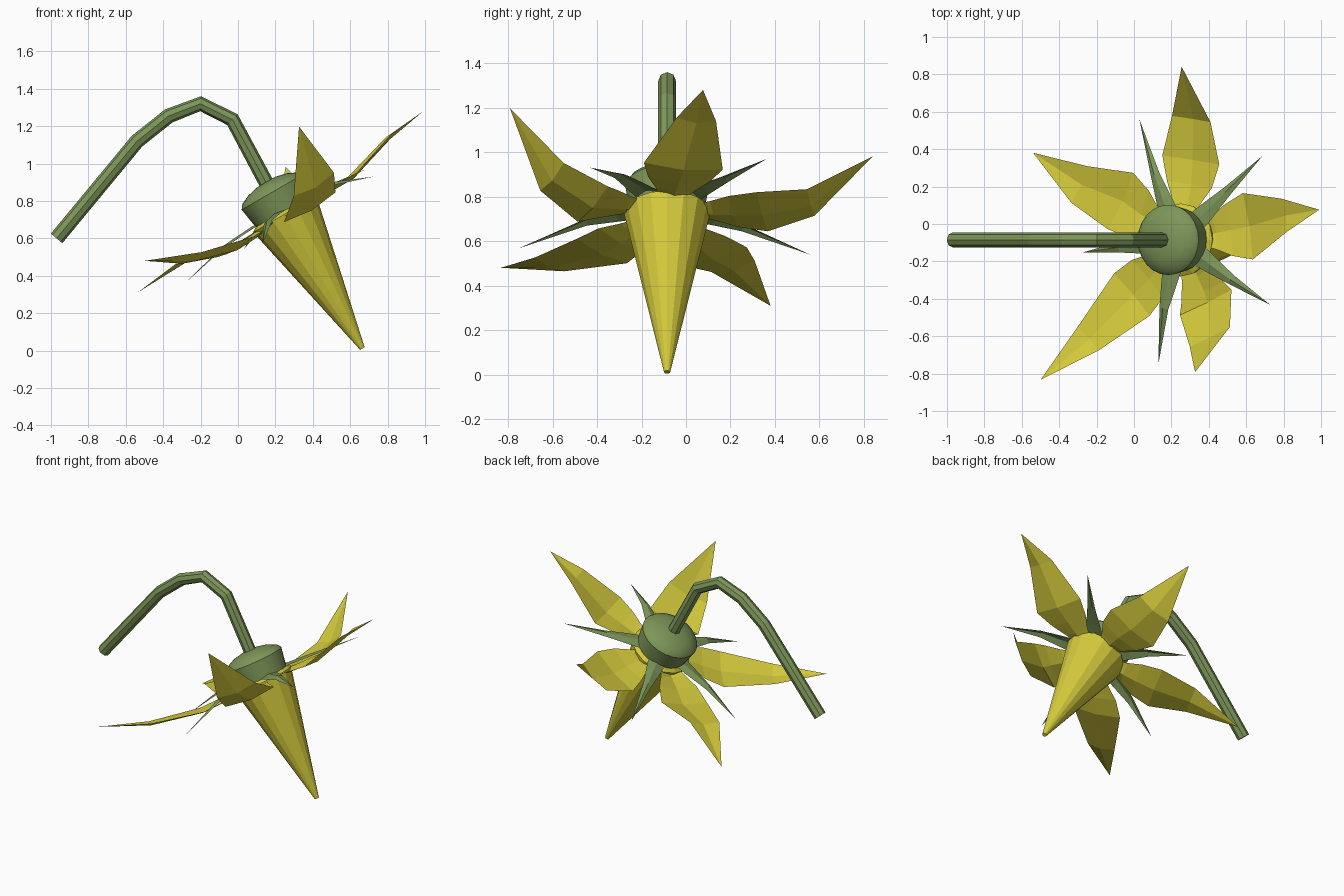
import bpy, bmesh, math
from mathutils import Matrix, Vector

if "Cube" in bpy.data.objects:
    bpy.data.objects.remove(bpy.data.objects["Cube"])


def material(name, rgb):
    m = bpy.data.materials.new(name)
    m.diffuse_color = (*rgb, 1)
    m.use_nodes = True
    m.node_tree.nodes["Principled BSDF"].inputs["Base Color"].default_value = m.diffuse_color
    return m


yellow = material("petal_yellow", (0.66, 0.59, 0.045))
green = material("stem_green", (0.205, 0.305, 0.1))

# Flower frame: local z runs back along the nodding flower axis
A = math.radians(30)
FRAME = Matrix(((math.cos(A), 0, -math.sin(A), 0.25),
                (0, 1, 0, -0.085),
                (math.sin(A), 0, math.cos(A), 0.73),
                (0, 0, 0, 1)))


def make(name, bm, mat):
    bmesh.ops.transform(bm, matrix=FRAME, verts=bm.verts)
    me = bpy.data.meshes.new(name)
    bm.to_mesh(me)
    bm.free()
    me.materials.append(mat)
    ob = bpy.data.objects.new(name, me)
    bpy.context.collection.objects.link(ob)
    return ob


def lathe(name, profile, sides, mat):
    """Closed solid of revolution from (radius, height) pairs, bottom up."""
    bm = bmesh.new()
    rings = [[bm.verts.new((r * math.cos(t), r * math.sin(t), h))
              for t in (2 * math.pi * i / sides for i in range(sides))]
             for r, h in profile]
    for lo, hi in zip(rings, rings[1:]):
        for i in range(sides):
            j = (i + 1) % sides
            bm.faces.new((lo[i], lo[j], hi[j], hi[i]))
    bm.faces.new(rings[0][::-1])
    bm.faces.new(rings[-1])
    return make(name, bm, mat)


def blade(name, angle, rows, tip, crease, mat):
    """Leaf-shaped sheet: rows of (distance, left, right, height) and a pointed tip."""
    bm = bmesh.new()
    turn = Matrix.Rotation(math.radians(angle), 3, 'Z')
    put = lambda x, y, z: bm.verts.new(turn @ Vector((x, y, z)))
    strips = [(put(r, -b, h), put(r, (a - b) / 2, h + crease), put(r, a, h))
              for r, a, b, h in rows]
    for p, q in zip(strips, strips[1:]):
        for k in (0, 1):
            bm.faces.new((p[k], q[k], q[k + 1], p[k + 1]))
    end, p = put(tip[0], 0, tip[1]), strips[-1]
    for k in (0, 1):
        bm.faces.new((p[k], end, p[k + 1]))
    return make(name, bm, mat)


# Trumpet cone and green cup behind it
lathe("cone", [(0.014, -0.83), (0.195, 0.0), (0.15, 0.03)], 16, yellow)
cup = lathe("cup", [(0.165, -0.01), (0.188, 0.135), (0.172, 0.158),
                    (0.12, 0.183), (0.06, 0.197), (0.01, 0.2)], 24, green)
bpy.context.view_layer.objects.active = cup
cup.select_set(True)
bpy.ops.object.shade_smooth_by_angle(angle=math.radians(30))

# Petals: angle, wide row, outer row, tip (distance, height)
PETALS = [
    (10, (0.42, 0.18, 0.18, 0.0), (0.70, 0.10, 0.08, 0.085), (0.93, 0.106)),
    (82, (0.43, 0.19, 0.165, -0.025), (0.65, 0.14, 0.10, 0.01), (0.935, 0.216)),
    (152.5, (0.43, 0.16, 0.18, -0.01), (0.66, 0.12, 0.10, 0.06), (1.008, 0.03)),
    (224, (0.43, 0.15, 0.165, -0.02), (0.76, 0.09, 0.09, 0.045), (1.075, 0.158)),
    (293, (0.36, 0.165, 0.18, -0.035), (0.56, 0.13, 0.14, 0.06), (0.768, 0.367)),
]
for n, (ang, wide, outer, tip) in enumerate(PETALS):
    h = wide[3]
    base = [(0.12, 0.05, 0.05, 0.0), (0.21, 0.09, 0.09, h * 0.4),
            (0.30, 0.14, 0.14, h * 0.8)]
    blade(f"petal_{n + 1}", ang, base + [wide, outer], tip, -0.02, yellow)

# Narrow sepals between the petals: angle, length, tip height
for n, (ang, length, h) in enumerate([(42, 0.67, -0.01), (114, 0.705, -0.055),
                                      (186, 0.635, -0.05), (254.5, 0.69, -0.08),
                                      (326, 0.62, -0.065)]):
    rows = [(0.14, 0.06, 0.06, 0.02), (0.24, 0.048, 0.048, 0.015),
            (0.38, 0.028, 0.028, 0.005)]
    blade(f"sepal_{n + 1}", ang, rows, (length, h), 0.012, green)

# Arching stem: eight-sided tube
cu = bpy.data.curves.new("stem_path", 'CURVE')
cu.dimensions = '3D'
cu.bevel_depth = 0.04
cu.bevel_resolution = 2
cu.use_fill_caps = True
path = [(-0.97, 0.6), (-0.54, 1.12), (-0.37, 1.255), (-0.2, 1.32),
        (-0.03, 1.235), (0.16, 0.88)]
sp = cu.splines.new('POLY')
sp.points.add(len(path) - 1)
for p, (x, z) in zip(sp.points, path):
    p.co = (x, -0.085, z, 1)
sp.use_smooth = False
tmp = bpy.data.objects.new("stem_path", cu)
bpy.context.collection.objects.link(tmp)
me = bpy.data.meshes.new_from_object(
    tmp.evaluated_get(bpy.context.evaluated_depsgraph_get()))
bpy.data.objects.remove(tmp)
me.materials.clear()
me.materials.append(green)
stem = bpy.data.objects.new("stem", me)
bpy.context.collection.objects.link(stem)
